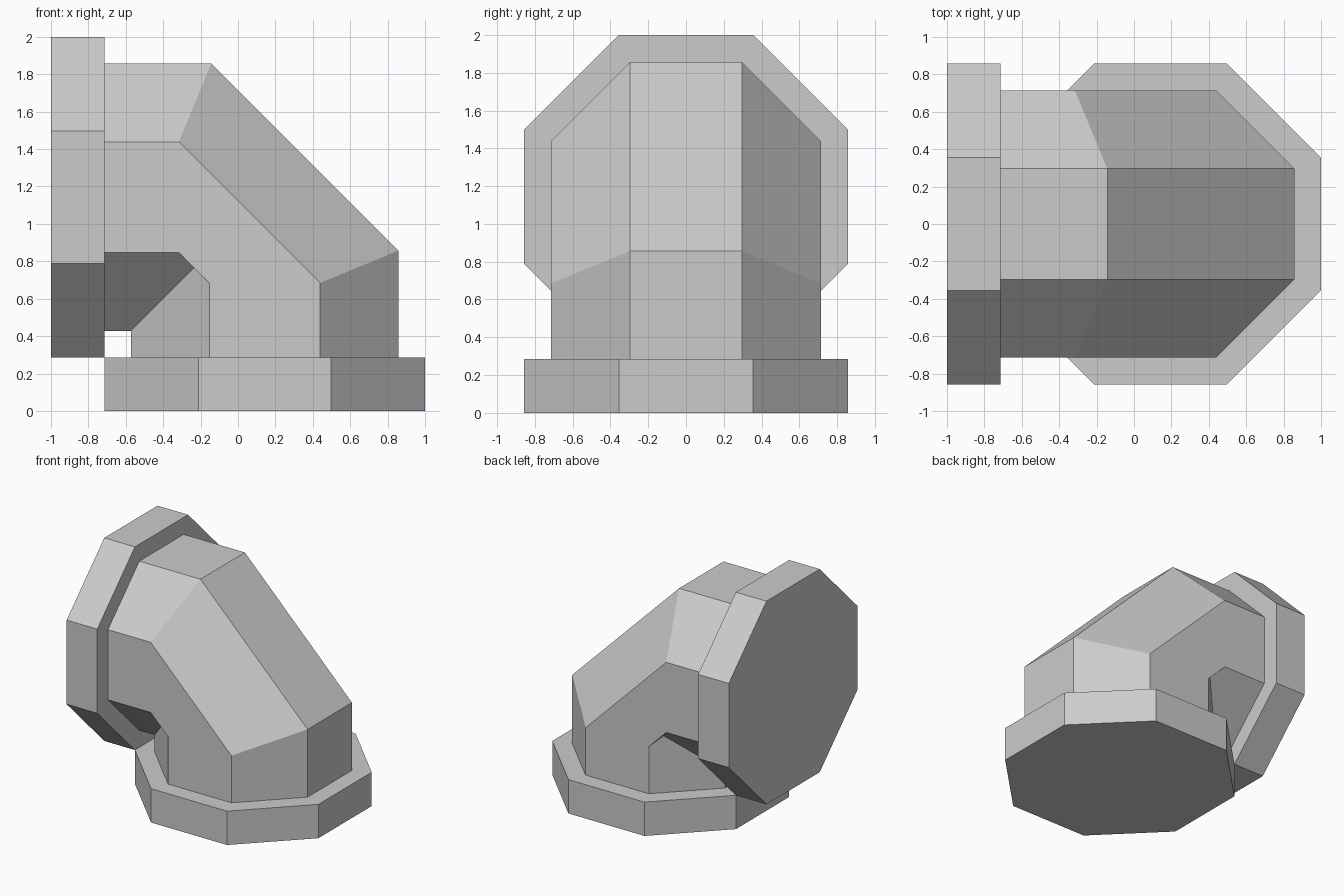
import bpy, bmesh, math
from mathutils import Vector

cube = bpy.data.objects.get("Cube")
if cube:
    bpy.data.objects.remove(cube, do_unlink=True)

U = 1 / 7                    # base unit: pipe axis offset
T = 2 * U                    # flange thickness
R_FLANGE, R_PIPE = 6 * U, 5 * U   # distance from axis to flats
K = math.tan(math.pi / 8)    # octagon half side per unit of that distance

grey = bpy.data.materials.new("pipe grey")
grey.use_nodes = True
grey.diffuse_color = (0.6, 0.6, 0.6, 1)
grey.node_tree.nodes["Principled BSDF"].inputs["Base Color"].default_value = (0.6, 0.6, 0.6, 1)


def turn(p):
    """Reflect a point between the upright arm and the sideways arm."""
    return Vector((p[2] - 1, p[1], p[0] + 1))


def flip(p):
    """Reflect a point from back to front."""
    return Vector((p[0], -p[1], p[2]))


def make_object(name, polygons):
    bm = bmesh.new()
    for poly in polygons:
        bm.faces.new([bm.verts.new(p) for p in poly])
    bmesh.ops.remove_doubles(bm, verts=bm.verts, dist=0.0001)
    bmesh.ops.recalc_face_normals(bm, faces=bm.faces)
    mesh = bpy.data.meshes.new(name)
    bm.to_mesh(mesh)
    bm.free()
    mesh.materials.append(grey)
    obj = bpy.data.objects.new(name, mesh)
    bpy.context.collection.objects.link(obj)
    return obj


# Octagonal flanges: bottom one, and its reflection on the side
def octagon(z):
    radius = R_FLANGE / math.cos(math.pi / 8)
    angles = [(i + 0.5) * math.pi / 4 for i in range(8)]
    return [Vector((U + radius * math.cos(a), radius * math.sin(a), z)) for a in angles]


low, high = octagon(0), octagon(T)
sides = [(low[i - 1], low[i], high[i], high[i - 1]) for i in range(8)]
flange = [low, high] + sides
make_object("bottom_flange", flange)
make_object("side_flange", [[turn(p) for p in poly] for poly in flange])

# Elbow pipe: back half of the upright arm, from outer (a) to inner (d) corner
h = R_PIPE * K
outline = [(U + R_PIPE, h), (U + h, R_PIPE), (U - h, R_PIPE), (U - R_PIPE, h)]
shoulder = R_FLANGE - (R_PIPE - h) * K
tops = [R_FLANGE, shoulder, shoulder, 3 * U]
a, b, c, d = [Vector((x, y, T)) for x, y in outline]
a1, b1, c1, d1 = [Vector((x, y, z)) for (x, y), z in zip(outline, tops)]

# Inner crease ends where it meets the small web in the crook
mid = (c1 + turn(c1)) / 2
crook = Vector((mid.x, R_PIPE - (c1.x - mid.x), mid.z))

arm = [(a, a1, b1, b), (b, b1, c1, c), (c, c1, crook, d1, d)]
spans = [(a1, turn(a1), turn(b1), b1), (b1, turn(b1), turn(c1), c1),
         (c1, turn(c1), crook)]
half = arm + [[turn(p) for p in poly] for poly in arm] + spans
outer_and_inner = [(a, a1, flip(a1), flip(a)), (d, d1, flip(d1), flip(d))]
elbow = half + [[flip(p) for p in poly] for poly in half]
elbow += outer_and_inner + [[turn(p) for p in poly] for poly in outer_and_inner]
elbow.append((a1, turn(a1), flip(turn(a1)), flip(a1)))
make_object("elbow_pipe", elbow)
